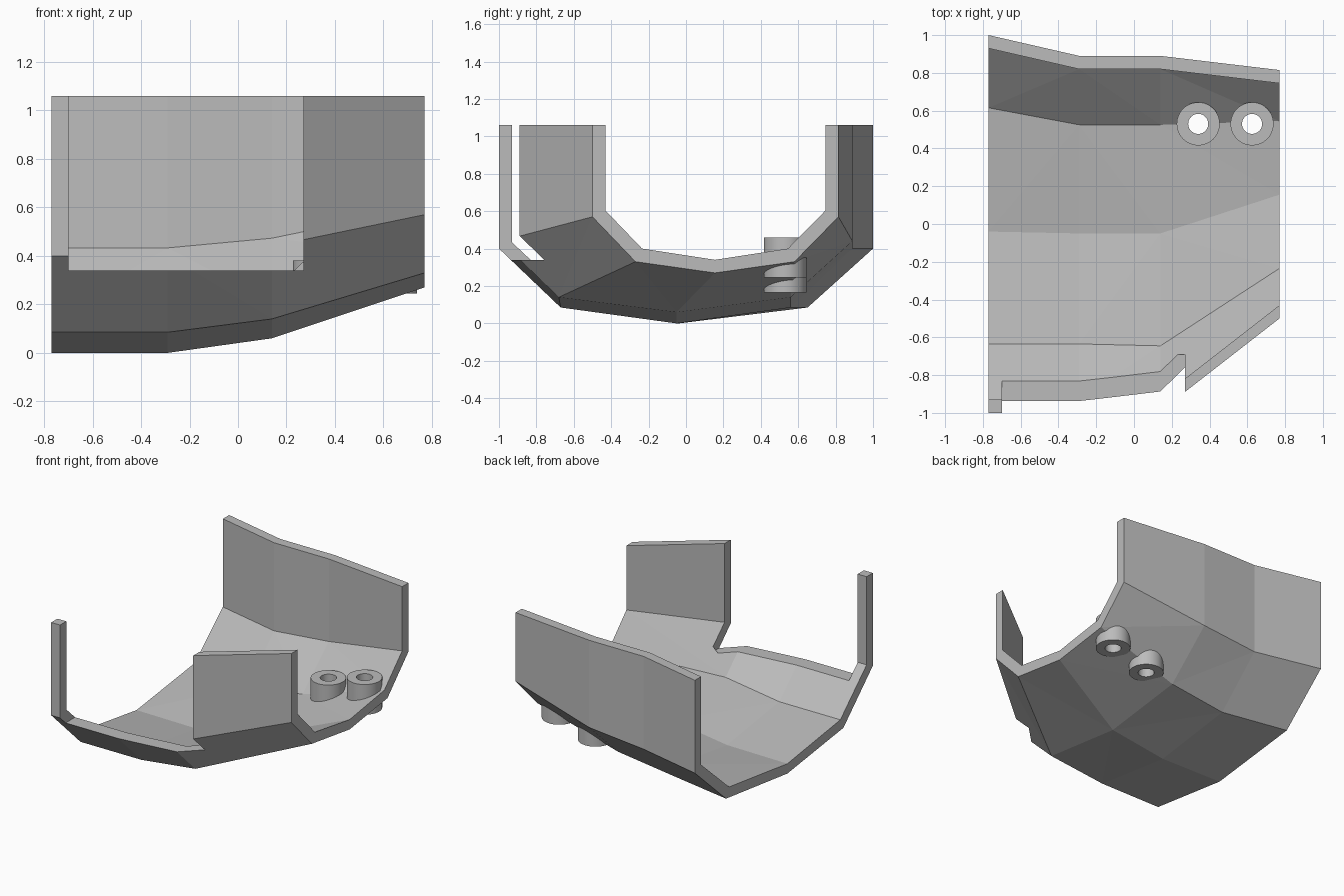
import bpy
import bmesh
from mathutils import Matrix

cube = bpy.data.objects.get("Cube")
if cube:
    bpy.data.objects.remove(cube, do_unlink=True)

grey = bpy.data.materials.new("light_grey")
grey.use_nodes = True
colour = (0.5, 0.5, 0.5, 1)
grey.diffuse_color = colour
grey.node_tree.nodes["Principled BSDF"].inputs["Base Color"].default_value = colour


def finish(name, bm):
    bmesh.ops.recalc_face_normals(bm, faces=bm.faces)
    mesh = bpy.data.meshes.new(name)
    bm.to_mesh(mesh)
    bm.free()
    mesh.materials.append(grey)
    obj = bpy.data.objects.new(name, mesh)
    bpy.context.collection.objects.link(obj)
    return obj


def cylinder(name, x, y, z0, z1, r):
    bm = bmesh.new()
    bmesh.ops.create_cone(bm, cap_ends=True, segments=48, radius1=r, radius2=r,
                          depth=z1 - z0,
                          matrix=Matrix.Translation((x, y, (z0 + z1) / 2)))
    return finish(name, bm)


def box(name, lo, hi):
    bm = bmesh.new()
    bmesh.ops.create_cube(bm, size=1)
    for v in bm.verts:
        v.co = [lo[i] if v.co[i] < 0 else hi[i] for i in range(3)]
    return finish(name, bm)


def cut(target, cutter):
    cutter.hide_render = True
    mod = target.modifiers.new("cut", "BOOLEAN")
    mod.operation = "DIFFERENCE"
    mod.solver = "EXACT"
    mod.object = cutter
    bpy.context.view_layer.objects.active = target
    bpy.ops.object.modifier_apply(modifier=mod.name)


TOP = 1.06
WALL = 0.07

# Cross-sections along x: front wall, front chine, keel, back chine, back wall
# Each: x, wall y front, chine y front, keel y, chine y back, wall y back,
# then heights of keel, chine and wall foot
stations = [
    (-0.77, -1.00, -0.67, -0.04, 0.65, 1.00, 0.00, 0.085, 0.40),
    (-0.29, -1.00, -0.67, -0.05, 0.56, 0.89, 0.00, 0.085, 0.40),
    (0.14, -0.99, -0.68, -0.05, 0.56, 0.89, 0.06, 0.14, 0.44),
    (0.77, -0.50, -0.27, 0.155, 0.58, 0.815, 0.27, 0.33, 0.57),
]

bm = bmesh.new()
rings = []
for x, fw, fc, k, bc, bw, zk, zc, zw in stations:
    outer = [(fw, TOP), (fw, zw), (fc, zc), (k, zk), (bc, zc), (bw, zw), (bw, TOP)]
    fi, bi, ci = fw + WALL, bw - WALL, 0.035
    inner = [(fi, TOP), (fi, zw + 0.033), (fc + ci, zc + WALL), (k, zk + WALL),
             (bc - ci, zc + WALL), (bi, zw + 0.033), (bi, TOP)]
    rings.append([bm.verts.new((x, y, z)) for y, z in outer + inner[::-1]])
n = len(rings[0])
for a, b in zip(rings, rings[1:]):
    for i in range(n):
        j = (i + 1) % n
        bm.faces.new((a[i], a[j], b[j], b[i]))
for ring in (rings[0], rings[-1]):
    for i in range(n // 2 - 1):
        bm.faces.new((ring[i], ring[i + 1], ring[n - 2 - i], ring[n - 1 - i]))
bmesh.ops.triangulate(bm, faces=bm.faces)
shell = finish("shell", bm)

# Opening in the front wall
opening = box("opening_cutter", (-0.70, -1.2, 0.34), (0.27, -0.69, 1.3))
cut(shell, opening)
bpy.data.objects.remove(opening, do_unlink=True)

# Two bored lugs that pass through the floor
for side, x, z in (("inner", 0.34, 0.165), ("outer", 0.625, 0.245)):
    lug = cylinder(side + "_lug", x, 0.53, z, z + 0.215, 0.114)
    bore = cylinder("bore_cutter", x, 0.53, -0.2, 0.8, 0.053)
    cut(shell, bore)
    cut(lug, bore)
    bpy.data.objects.remove(bore, do_unlink=True)
    bpy.ops.object.select_all(action="DESELECT")
    lug.select_set(True)
    bpy.context.view_layer.objects.active = lug
    bpy.ops.object.shade_smooth_by_angle()
